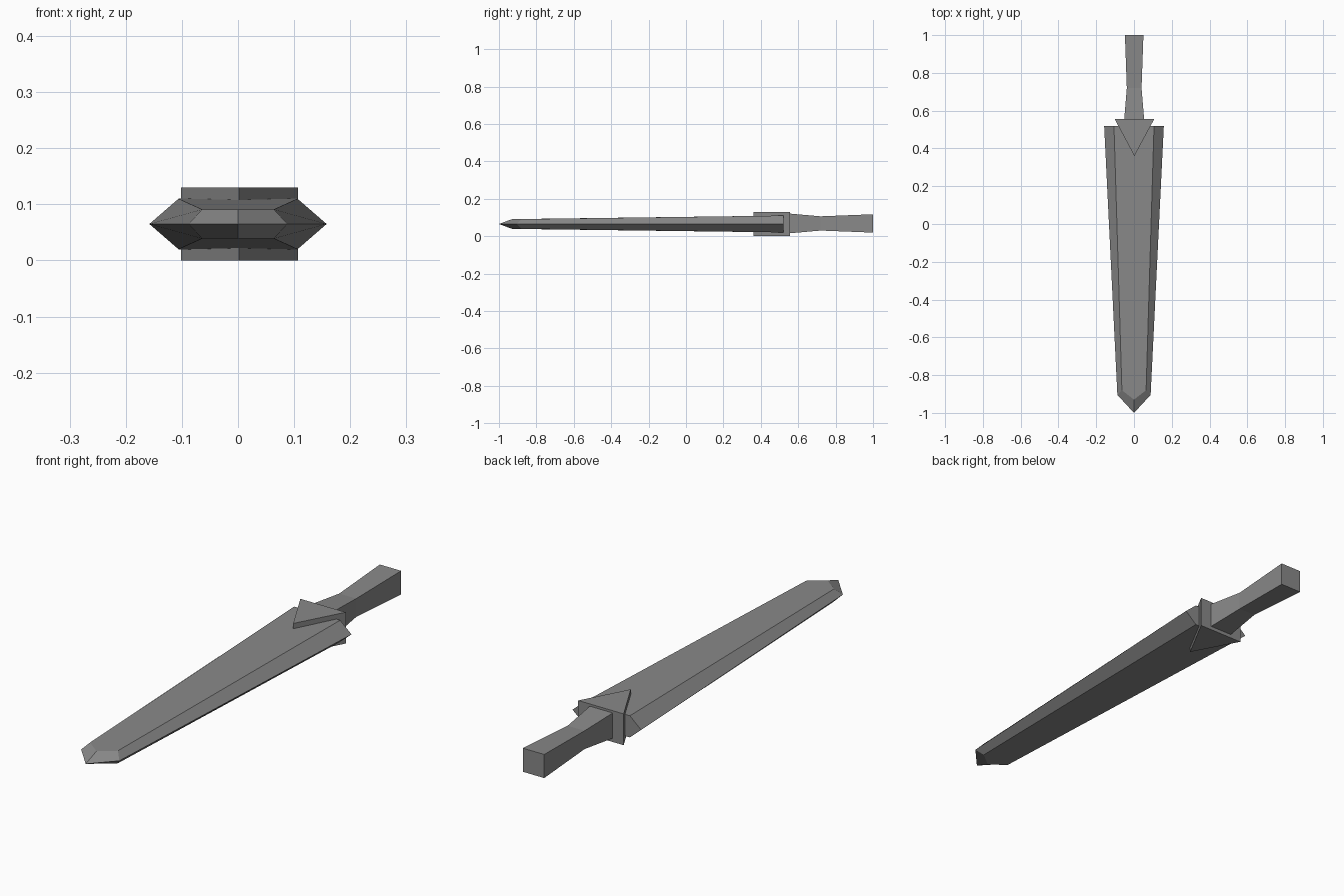
import bpy
import bmesh

cube = bpy.data.objects.get("Cube")
if cube:
    bpy.data.objects.remove(cube, do_unlink=True)

MID = 0.065  # height of the sword's centre plane

steel = bpy.data.materials.new("grey steel")
steel.use_nodes = True
grey = (0.25, 0.25, 0.25, 1)
steel.diffuse_color = grey
steel.node_tree.nodes["Principled BSDF"].inputs["Base Color"].default_value = grey


def finish(name, bm):
    """Turn a bmesh into a flat-shaded object."""
    bmesh.ops.recalc_face_normals(bm, faces=bm.faces)
    mesh = bpy.data.meshes.new(name)
    bm.to_mesh(mesh)
    bm.free()
    mesh.materials.append(steel)
    obj = bpy.data.objects.new(name, mesh)
    bpy.context.collection.objects.link(obj)
    return obj


def loft(name, rings):
    """Skin matching closed rings and cap both ends."""
    bm = bmesh.new()
    loops = [[bm.verts.new(p) for p in ring] for ring in rings]
    n = len(loops[0])
    for a, b in zip(loops, loops[1:]):
        for i in range(n):
            j = (i + 1) % n
            bm.faces.new((a[i], a[j], b[j], b[i]))
    bm.faces.new(loops[0])
    bm.faces.new(loops[-1])
    return finish(name, bm)


# Blade: half outlines of the cutting edge and the raised flat, root to tip
edge = [(0.158, 0.52, 0), (0.088, -0.905, 0), (0, -1.0, 0)]
flat = [(0.106, 0.52, 0.045), (0.064, -0.88, 0.026), (0, -0.93, 0.026)]

bm = bmesh.new()
for sx in (-1, 1):
    for sz in (-1, 1):
        outer = [bm.verts.new((sx * x, y, MID)) for x, y, z in edge]
        inner = [bm.verts.new((sx * x, y, MID + sz * z)) for x, y, z in flat]
        ridge = bm.verts.new((0, 0.52, MID + sz * 0.045))
        core = bm.verts.new((0, 0.52, MID))
        for i in range(2):  # ground bevels
            bm.faces.new((outer[i], outer[i + 1], inner[i + 1], inner[i]))
        bm.faces.new((ridge, *inner))               # broad flat
        bm.faces.new((core, outer[0], inner[0], ridge))  # root end
bmesh.ops.remove_doubles(bm, verts=bm.verts, dist=0.0001)
finish("blade", bm)

# Guard: triangular wedge pointing down the blade
triangle = [(-0.102, 0.555), (0.107, 0.555), (0.002, 0.36)]
loft("guard", [[(x, y, z) for x, y in triangle] for z in (0, 0.13)])

# Grip: square bar with a narrow waist
sections = [(0.55, 0.053, 0.053), (0.72, 0.039, 0.038), (1.0, 0.049, 0.049)]
corners = [(-1, -1), (1, -1), (1, 1), (-1, 1)]
loft("grip", [[(0.001 + sx * w, y, 0.068 + sz * h) for sx, sz in corners]
              for y, w, h in sections])
